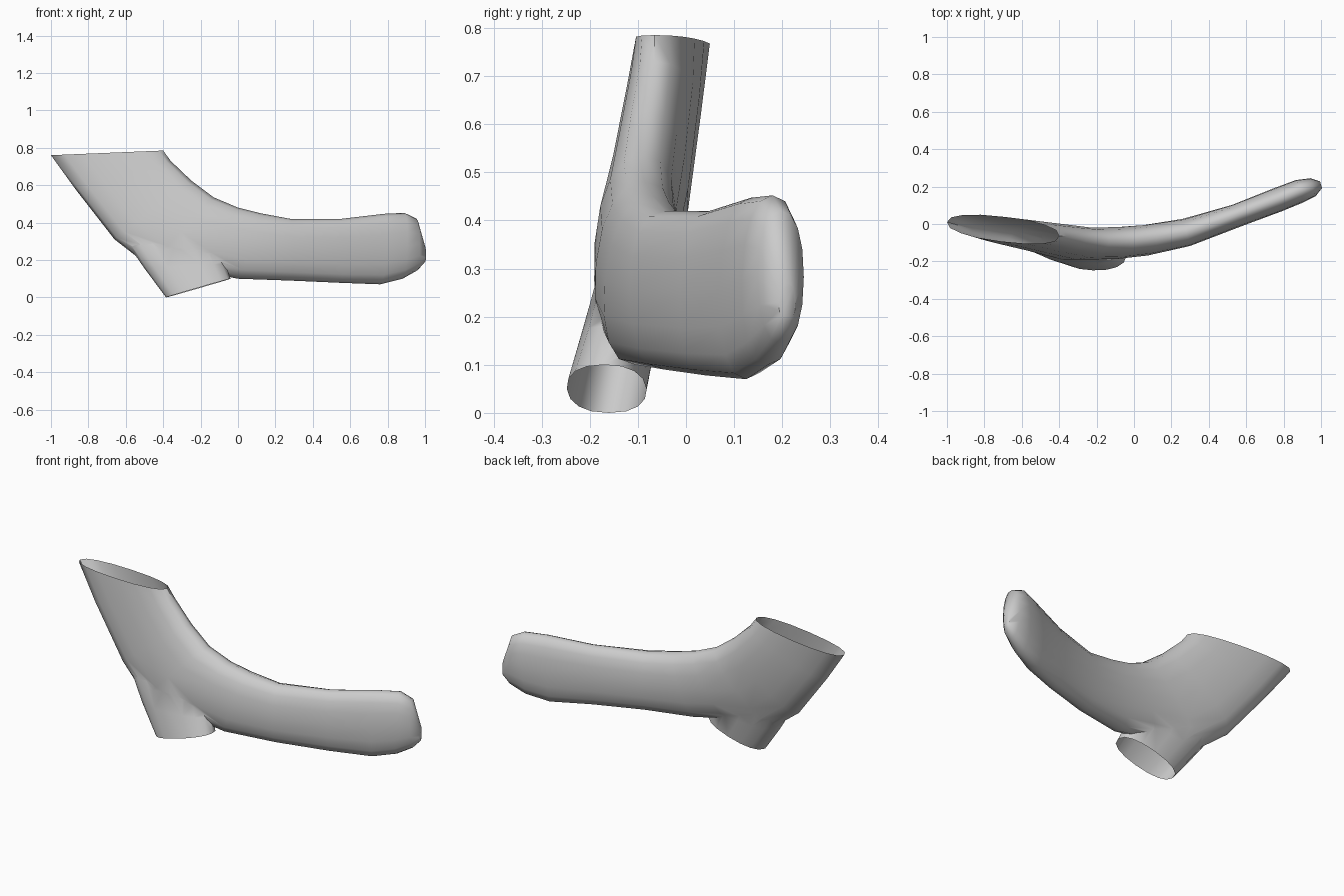
import bpy, bmesh, math
from mathutils import Vector

if "Cube" in bpy.data.objects:
    bpy.data.objects.remove(bpy.data.objects["Cube"])

SIDES = 16


def loft(name, sections):
    """Capped tube; each section = (upper edge point, lower edge point, half thickness)."""
    ups = [Vector(s[0]) for s in sections]
    lows = [Vector(s[1]) for s in sections]
    mids = [(a + b) / 2 for a, b in zip(ups, lows)]
    bm = bmesh.new()
    rings = []
    for i, s in enumerate(sections):
        tangent = mids[min(i + 1, len(mids) - 1)] - mids[max(i - 1, 0)]
        half = (ups[i] - lows[i]) / 2
        side = half.cross(tangent)
        side.z = 0
        side.normalize()
        ring = []
        for k in range(SIDES):
            a = 2 * math.pi * k / SIDES
            c, d = math.cos(a), math.sin(a)
            c = math.copysign(abs(c) ** 0.9, c)
            d = math.copysign(abs(d) ** 0.85, d)
            ring.append(bm.verts.new(mids[i] + half * c + side * d * s[2]))
        rings.append(ring)
    for r, q in zip(rings, rings[1:]):
        for k in range(SIDES):
            n = (k + 1) % SIDES
            bm.faces.new((r[k], r[n], q[n], q[k]))
    bm.faces.new(rings[0])
    bm.faces.new(rings[-1])
    bmesh.ops.recalc_face_normals(bm, faces=bm.faces)
    mesh = bpy.data.meshes.new(name)
    bm.to_mesh(mesh)
    bm.free()
    obj = bpy.data.objects.new(name, mesh)
    bpy.context.collection.objects.link(obj)
    return obj


# Main sleeve: wide upper mouth bending into the closed right arm
sleeve = loft("branched_sleeve", [
    ((-0.40, -0.065, 0.785), (-1.00, 0.01, 0.76), 0.066),
    ((-0.36, -0.065, 0.73), (-0.87, -0.025, 0.58), 0.073),
    ((-0.25, -0.08, 0.625), (-0.66, -0.07, 0.31), 0.08),
    ((-0.13, -0.09, 0.535), (-0.48, -0.12, 0.17), 0.085),
    ((0.00, -0.085, 0.48), (-0.20, -0.12, 0.14), 0.085),
    ((0.12, -0.07, 0.45), (0.00, -0.105, 0.10), 0.082),
    ((0.28, -0.045, 0.42), (0.28, -0.045, 0.09), 0.075),
    ((0.55, 0.05, 0.42), (0.55, 0.04, 0.078), 0.062),
    ((0.78, 0.135, 0.447), (0.76, 0.125, 0.07), 0.065),
    ((0.89, 0.18, 0.452), (0.88, 0.17, 0.10), 0.063),
    ((0.955, 0.197, 0.42), (0.96, 0.197, 0.145), 0.05),
    ((1.00, 0.21, 0.27), (1.00, 0.21, 0.19), 0.018),
])

# Lower stub with its own open mouth
stub = loft("lower_stub", [
    ((-0.04, -0.17, 0.10), (-0.385, -0.16, 0.00), 0.083),
    ((-0.07, -0.145, 0.18), (-0.50, -0.13, 0.155), 0.079),
    ((-0.14, -0.11, 0.33), (-0.58, -0.10, 0.27), 0.074),
    ((-0.22, -0.09, 0.45), (-0.58, -0.09, 0.38), 0.05),
])

# Merge both tubes
bpy.context.view_layer.objects.active = sleeve
mod = sleeve.modifiers.new("join", 'BOOLEAN')
mod.operation = 'UNION'
mod.solver = 'EXACT'
mod.object = stub
bpy.ops.object.modifier_apply(modifier=mod.name)
bpy.data.objects.remove(stub)

# Open the two mouths
bm = bmesh.new()
bm.from_mesh(sleeve.data)
mouths = (Vector((-0.70, -0.0275, 0.7725)), Vector((-0.2125, -0.165, 0.05)))
caps = [f for f in bm.faces
        if any((f.calc_center_median() - m).length < 0.04 for m in mouths)]
bmesh.ops.delete(bm, geom=caps, context='FACES')
bm.to_mesh(sleeve.data)
bm.free()

sleeve.select_set(True)
bpy.ops.object.shade_smooth_by_angle(angle=math.radians(55))
